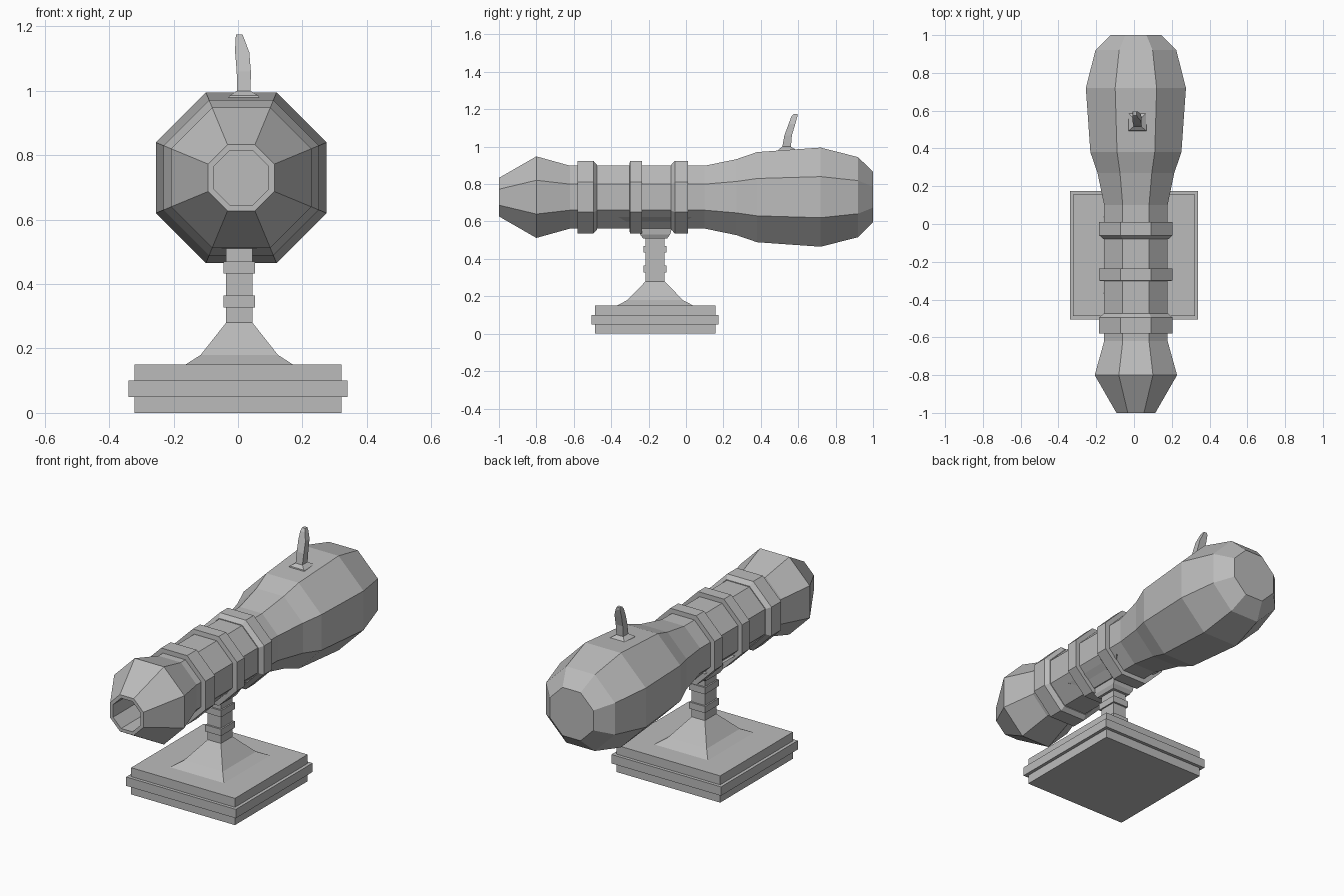
import bpy, bmesh, math
from mathutils import Vector

cube = bpy.data.objects.get("Cube")
if cube:
    bpy.data.objects.remove(cube, do_unlink=True)

grey = bpy.data.materials.new("plain grey")
grey.use_nodes = True
colour = (0.5, 0.5, 0.5, 1)
grey.diffuse_color = colour
grey.node_tree.nodes["Principled BSDF"].inputs["Base Color"].default_value = colour

AXIS_X, AXIS_Z = 0.01, 0.73   # barrel centre line
STAND_Y = -0.165              # stand centre


def loft(name, sections, closed=False):
    """Skin matching loops of points, capping the ends unless closed."""
    bm = bmesh.new()
    loops = [[bm.verts.new(p) for p in s] for s in sections]
    pairs = list(zip(loops, loops[1:]))
    if closed:
        pairs.append((loops[-1], loops[0]))
    else:
        bm.faces.new(loops[0])
        bm.faces.new(loops[-1])
    for a, b in pairs:
        for i in range(len(a)):
            j = (i + 1) % len(a)
            bm.faces.new((a[i], a[j], b[j], b[i]))
    bmesh.ops.recalc_face_normals(bm, faces=bm.faces)
    mesh = bpy.data.meshes.new(name)
    bm.to_mesh(mesh)
    bm.free()
    mesh.materials.append(grey)
    obj = bpy.data.objects.new(name, mesh)
    bpy.context.collection.objects.link(obj)
    return obj


def octagon(y, apothem):
    r = apothem / math.cos(math.pi / 8)
    angles = [(i + 0.5) * math.pi / 4 for i in range(8)]
    return [Vector((AXIS_X + r * math.cos(a), y, AXIS_Z + r * math.sin(a))) for a in angles]


def rectangle(z, hx, hy, cx=0.0, cy=STAND_Y):
    return [Vector((cx + sx * hx, cy + sy * hy, z))
            for sx, sy in ((-1, -1), (1, -1), (1, 1), (-1, 1))]


# Barrel with an open bore at the muzzle
barrel_profile = [(-0.6, 0.085), (-1.0, 0.085), (-1.0, 0.103), (-0.8, 0.218),
                  (-0.62, 0.168), (0.1, 0.168), (0.27, 0.203), (0.38, 0.241),
                  (0.72, 0.265), (0.92, 0.214), (1.0, 0.135)]
loft("barrel", [octagon(y, a) for y, a in barrel_profile])

# Reinforcing bands: start, end of flat part, end of sloped shoulder
bands = {"muzzle_band": (-0.58, -0.495, -0.475),
         "middle_band": (-0.235, -0.3, -0.302),
         "breech_band": (0.01, -0.06, -0.08)}
for name, (start, flat, shoulder) in bands.items():
    loft(name, [octagon(start, 0.15), octagon(start, 0.194), octagon(flat, 0.194),
                octagon(shoulder, 0.172), octagon(shoulder, 0.15)], closed=True)

# Stepped square base
base_steps = [(0, 0.322), (0.05, 0.322), (0.05, 0.34),
              (0.1, 0.34), (0.1, 0.322), (0.15, 0.322)]
loft("base", [rectangle(z, h, h) for z, h in base_steps])

# Pedestal: flared foot, collared column and cradle under the barrel
pedestal_profile = [(0.148, 0.17, 0.208), (0.18, 0.12, 0.148), (0.28, 0.041, 0.051),
                    (0.51, 0.041, 0.051), (0.51, 0.055, 0.065), (0.53, 0.065, 0.08),
                    (0.565, 0.07, 0.09), (0.625, 0.145, 0.2)]
loft("pedestal", [rectangle(z, hx, hy, 0.004) for z, hx, hy in pedestal_profile])
for name, low in (("lower_collar", 0.328), ("upper_collar", 0.433)):
    loft(name, [rectangle(z, 0.049, 0.061, 0.004) for z in (low, low + 0.037)])

# Bent fuse with a flared root on the breech
fuse_profile = [(0.965, 0.055, 0.055, 0.018, 0.545), (0.985, 0.045, 0.045, 0.018, 0.54),
                (1.0, 0.021, 0.023, 0.018, 0.538), (1.06, 0.022, 0.02, 0.018, 0.546),
                (1.12, 0.022, 0.018, 0.013, 0.566), (1.16, 0.014, 0.016, 0.006, 0.579),
                (1.175, 0.01, 0.01, 0.004, 0.585)]
loft("fuse", [rectangle(*section) for section in fuse_profile])
